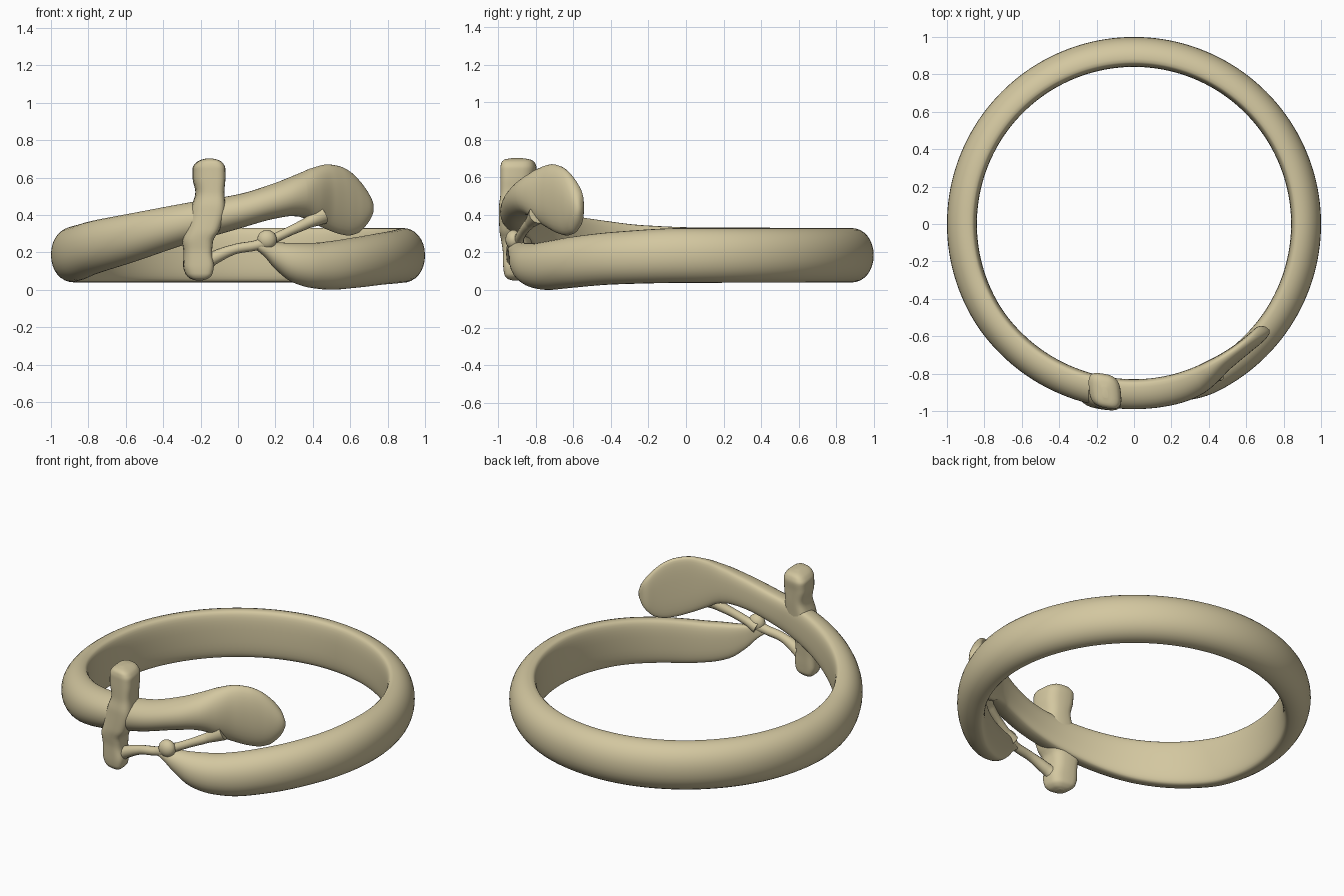
import bpy, bmesh, math

if "Cube" in bpy.data.objects:
    bpy.data.objects.remove(bpy.data.objects["Cube"])

mat = bpy.data.materials.new("pale_gold")
mat.diffuse_color = (0.65, 0.57, 0.35, 1)
mat.use_nodes = True
mat.node_tree.nodes["Principled BSDF"].inputs["Base Color"].default_value = mat.diffuse_color


def finish(obj, angle=60):
    obj.data.materials.clear()
    obj.data.materials.append(mat)
    bpy.ops.object.select_all(action='DESELECT')
    obj.select_set(True)
    bpy.context.view_layer.objects.active = obj
    bpy.ops.object.shade_smooth_by_angle(angle=math.radians(angle))


def sample(keys, t):
    """Smooth interpolation of rows (t, a, b, ...) at t."""
    n = len(keys)
    i = max(k for k in range(n - 1) if keys[k][0] <= t or k == 0)

    def slope(k, c):
        lo, hi = max(k - 1, 0), min(k + 1, n - 1)
        if 0 < k < n - 1:
            s0 = (keys[k][c] - keys[k-1][c]) / (keys[k][0] - keys[k-1][0])
            s1 = (keys[k+1][c] - keys[k][c]) / (keys[k+1][0] - keys[k][0])
            return 2 * s0 * s1 / (s0 + s1) if s0 * s1 > 0 else 0
        return (keys[hi][c] - keys[lo][c]) / (keys[hi][0] - keys[lo][0])

    h = keys[i+1][0] - keys[i][0]
    u = (t - keys[i][0]) / h
    return [(2*u**3 - 3*u**2 + 1) * keys[i][c] + (u**3 - 2*u**2 + u) * h * slope(i, c)
            + (3*u**2 - 2*u**3) * keys[i+1][c] + (u**3 - u**2) * h * slope(i+1, c)
            for c in range(1, len(keys[0]))]


def spow(v, p):
    return math.copysign(abs(v) ** p, v)


def loft(name, rings, angle=60):
    """Skin a list of point rings and cap both ends."""
    bm = bmesh.new()
    rows = [[bm.verts.new(p) for p in ring] for ring in rings]
    n = len(rows[0])
    for a, b in zip(rows, rows[1:]):
        for j in range(n):
            bm.faces.new((a[j], a[(j+1) % n], b[(j+1) % n], b[j]))
    bm.faces.new(rows[0][::-1])
    bm.faces.new(rows[-1])
    bmesh.ops.recalc_face_normals(bm, faces=bm.faces)
    me = bpy.data.meshes.new(name)
    bm.to_mesh(me)
    bm.free()
    obj = bpy.data.objects.new(name, me)
    bpy.context.collection.objects.link(obj)
    finish(obj, angle)
    return obj


# Open band: angle, bottom z, top z, inner radius, outer radius
band_keys = [
    (-84, .215, .265, .91, .955), (-81, .175, .262, .90, .96), (-77.5, .115, .255, .88, .967),
    (-71, .04, .25, .86, .99), (-64, .01, .25, .85, 1.0), (-56, .0, .26, .845, 1.0),
    (-45, .01, .28, .84, 1.0), (-25, .03, .31, .84, 1.0), (0, .038, .33, .84, 1.0),
    (90, .04, .33, .84, 1.0), (175, .04, .333, .84, 1.0), (195, .05, .345, .84, 1.0),
    (210, .085, .37, .84, 1.0), (228, .14, .405, .835, .995), (254, .255, .47, .83, .99),
    (270, .325, .51, .83, .99), (283, .38, .57, .83, .99), (290, .395, .61, .83, .985),
    (293.5, .385, .63, .83, .975), (297, .36, .65, .83, .96), (304, .32, .67, .835, .93),
    (309, .298, .66, .84, .925), (313, .29, .635, .845, .927), (316.5, .30, .595, .85, .932),
    (319.5, .335, .545, .855, .935), (321.3, .375, .50, .87, .93), (322, .41, .46, .89, .92)]
angles = [-84 + i * 0.75 for i in range(14)] + [-73 + i * 2 for i in range(182)]
angles += [292 + i * 0.75 for i in range(41)]
angles = [a for a in angles if a < 322] + [322]
rings = []
for a in angles:
    z0, z1, r0, r1 = sample(band_keys, a)
    mid, half, rc = (z0 + z1) / 2, (z1 - z0) / 2, r0 + 0.27 * (r1 - r0)
    ring = []
    for j in range(32):
        q = 2 * math.pi * j / 32
        c, s = math.cos(q), math.sin(q)
        # rounded outside, flattened inside
        r = rc + (r1 - rc) * c if c > 0 else rc + (rc - r0) * spow(c, 0.55)
        z = mid + half * spow(s, 0.95 if c > 0 else 0.8)
        t = math.radians(a)
        ring.append((r * math.cos(t), r * math.sin(t), z))
    rings.append(ring)
loft("band", rings)

# Upright bar across the band: z, left x, right x, front y, back y
bar_keys = [
    (.05, -.225, -.19, -.92, -.88), (.06, -.255, -.16, -.95, -.86), (.085, -.28, -.138, -.965, -.84),
    (.13, -.292, -.13, -.97, -.835), (.20, -.29, -.14, -.972, -.83), (.26, -.297, -.135, -.98, -.825),
    (.32, -.28, -.10, -.99, -.82), (.44, -.25, -.07, -.992, -.815), (.52, -.226, -.075, -.985, -.81),
    (.60, -.241, -.069, -.985, -.805), (.65, -.241, -.07, -.985, -.80), (.68, -.222, -.085, -.98, -.81),
    (.695, -.195, -.11, -.965, -.83), (.702, -.17, -.14, -.93, -.87)]
rings = []
for i in range(61):
    z = .05 + .652 * (0.5 - 0.5 * math.cos(math.pi * i / 60))
    x0, x1, y0, y1 = sample(bar_keys, z)
    ring = []
    for j in range(28):
        q = 2 * math.pi * j / 28
        dx = (x1 - x0) / 2 * spow(math.cos(q), 0.65)
        dy = (y1 - y0) / 2 * spow(math.sin(q), 0.65)
        ring.append(((x0 + x1) / 2 + dx - 0.1 * dy, (y0 + y1) / 2 + dy - 0.17 * dx, z))
    rings.append(ring)
loft("upright_bar", rings)


def strand(name, pts, radius=0.93):
    """Tapered tube following the ring; points are x, z, thickness."""
    cu = bpy.data.curves.new(name, 'CURVE')
    cu.dimensions = '3D'
    cu.bevel_depth = 1.0
    cu.bevel_resolution = 4
    cu.use_fill_caps = True
    sp = cu.splines.new('BEZIER')
    sp.bezier_points.add(len(pts) - 1)
    for p, (x, z, r) in zip(sp.bezier_points, pts):
        p.co = (x, -math.sqrt(radius ** 2 - x * x), z)
        p.radius = r
        p.handle_left_type = p.handle_right_type = 'AUTO'
    obj = bpy.data.objects.new(name, cu)
    bpy.context.collection.objects.link(obj)
    bpy.ops.object.select_all(action='DESELECT')
    obj.select_set(True)
    bpy.context.view_layer.objects.active = obj
    bpy.ops.object.convert(target='MESH')
    finish(bpy.context.view_layer.objects.active)


# Thin strands linking bar, band tip and rounded head
strand("bar_strand", [(-.20, .13, .05), (-.13, .17, .036), (-.02, .216, .027),
                      (.09, .236, .027), (.16, .255, .035)])
strand("head_strand", [(.14, .25, .035), (.20, .277, .025), (.28, .315, .025),
                       (.37, .357, .03), (.45, .40, .05)], 0.91)

# Small knot where the strands meet the band tip
bpy.ops.mesh.primitive_uv_sphere_add(segments=20, ring_count=12, location=(.155, -.92, .268))
knot = bpy.context.object
knot.name = "knot"
knot.scale = (.052, .042, .052)
finish(knot)
